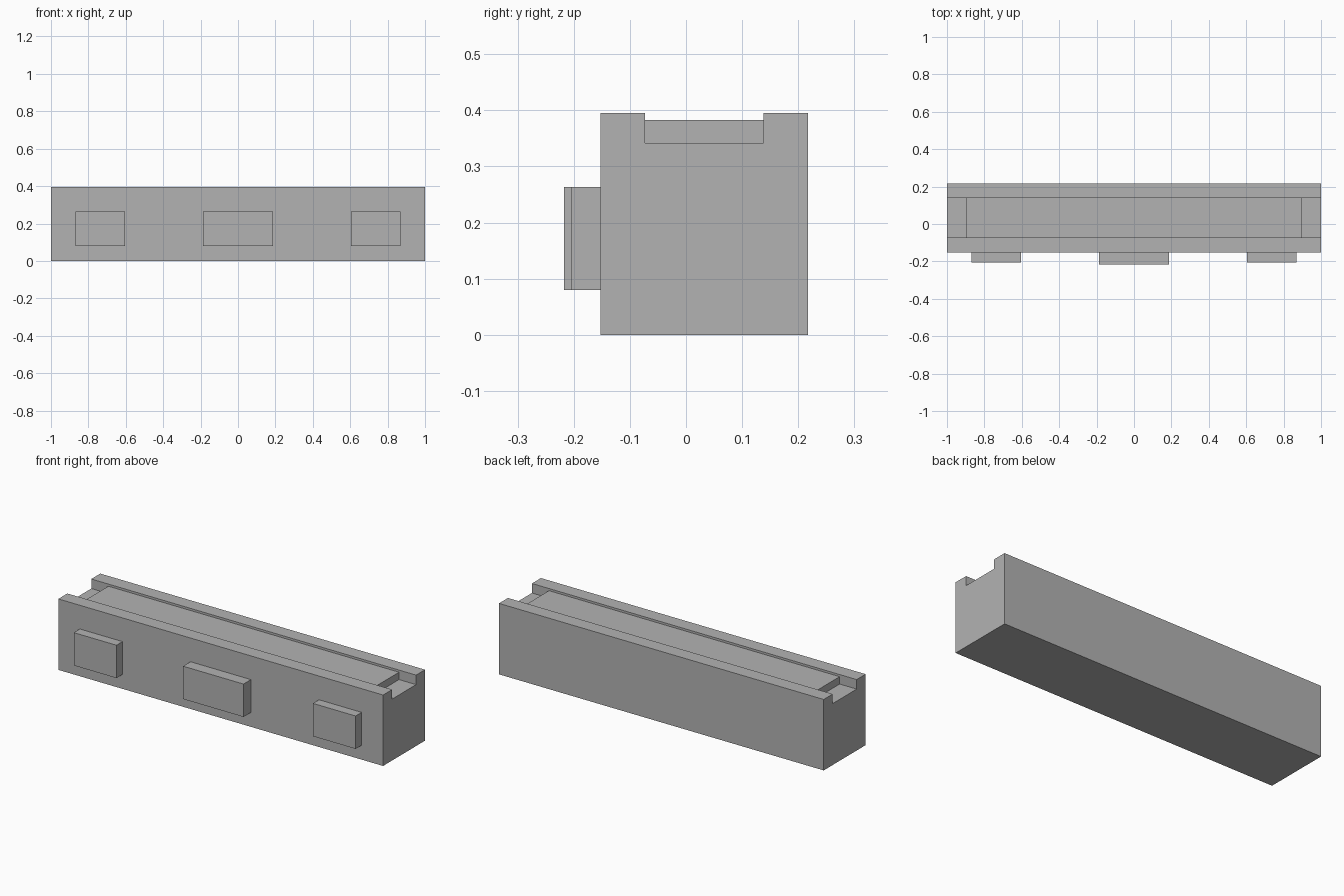
import bpy
import bmesh

cube = bpy.data.objects.get("Cube")
if cube:
    bpy.data.objects.remove(cube, do_unlink=True)

# Single plain grey
grey = bpy.data.materials.new("plain_grey")
grey.use_nodes = True
grey.diffuse_color = (0.45, 0.45, 0.45, 1)
grey.node_tree.nodes["Principled BSDF"].inputs["Base Color"].default_value = grey.diffuse_color


def extrude_x(name, outline, x0, x1):
    """Extrude a (y, z) outline from x0 to x1."""
    bm = bmesh.new()
    face = bm.faces.new([bm.verts.new((x0, y, z)) for y, z in outline])
    grown = bmesh.ops.extrude_face_region(bm, geom=[face])["geom"]
    verts = [g for g in grown if isinstance(g, bmesh.types.BMVert)]
    bmesh.ops.translate(bm, verts=verts, vec=(x1 - x0, 0, 0))
    bmesh.ops.recalc_face_normals(bm, faces=bm.faces)
    mesh = bpy.data.meshes.new(name)
    bm.to_mesh(mesh)
    bm.free()
    mesh.materials.append(grey)
    obj = bpy.data.objects.new(name, mesh)
    bpy.context.collection.objects.link(obj)
    return obj


def block(name, x0, x1, y0, y1, z0, z1):
    return extrude_x(name, [(y0, z0), (y1, z0), (y1, z1), (y0, z1)], x0, x1)


FRONT, BACK, TOP = -0.152, 0.217, 0.395
GROOVE_FRONT, GROOVE_BACK, GROOVE_FLOOR = -0.073, 0.138, 0.342

# Long body with a groove along the top
extrude_x("grooved_body", [
    (FRONT, 0), (BACK, 0), (BACK, TOP), (GROOVE_BACK, TOP),
    (GROOVE_BACK, GROOVE_FLOOR), (GROOVE_FRONT, GROOVE_FLOOR),
    (GROOVE_FRONT, TOP), (FRONT, TOP)], -1, 1)

# Raised slab lying in the groove, short of both ends
block("groove_slab", -0.895, 0.895, GROOVE_FRONT, GROOVE_BACK, GROOVE_FLOOR, 0.383)

# Front panels: a deeper one in the middle, a matching pair at the sides
PANEL_Z = (0.08, 0.263)
block("center_panel", -0.186, 0.186, -0.217, FRONT, *PANEL_Z)
block("left_panel", 0.605, 0.868, -0.205, FRONT, *PANEL_Z)
block("right_panel", -0.868, -0.605, -0.205, FRONT, *PANEL_Z)
